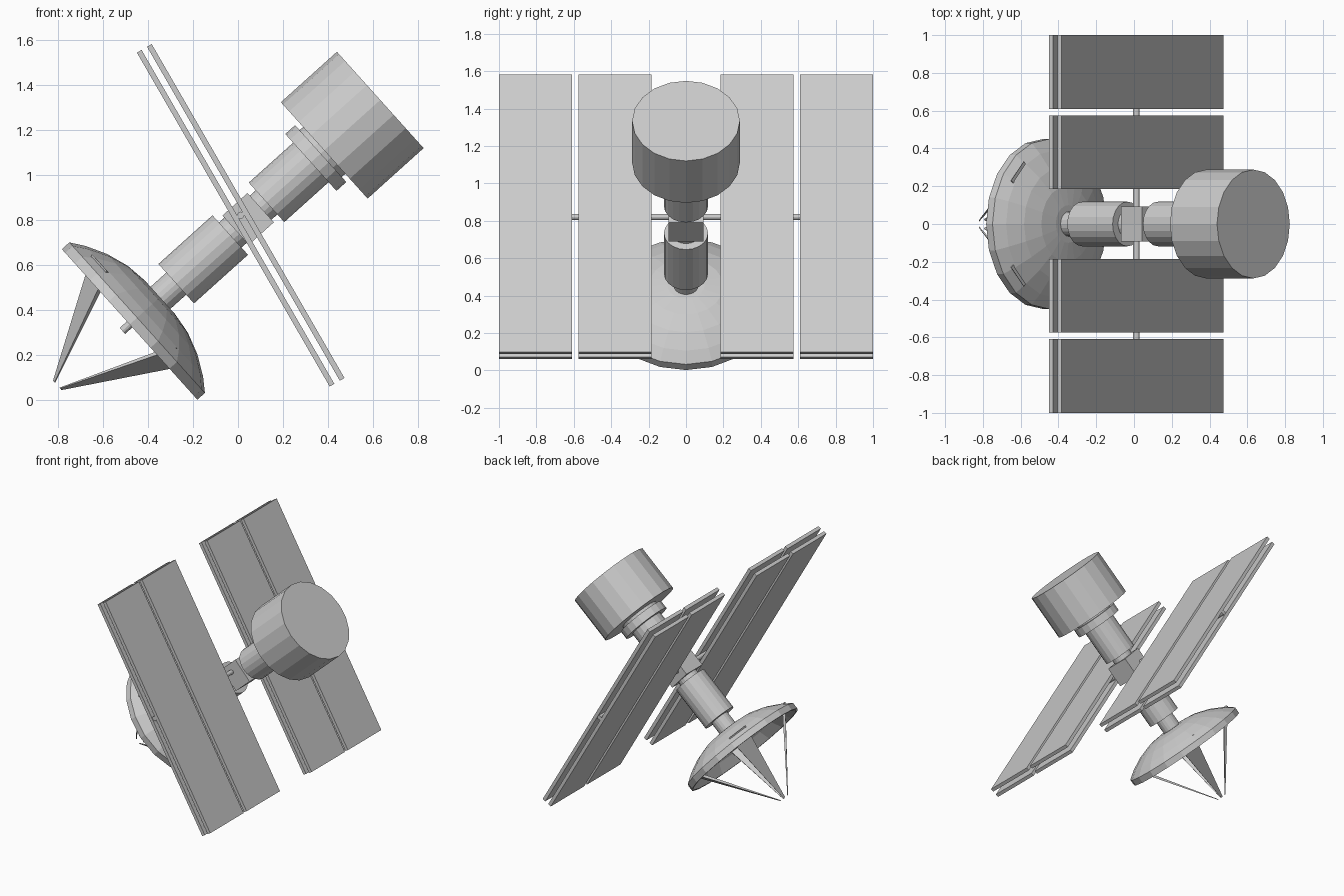
import bpy, bmesh, math
from mathutils import Matrix, Vector

if "Cube" in bpy.data.objects:
    bpy.data.objects.remove(bpy.data.objects["Cube"])

SIDES = 20
# Body frame: local z runs along the satellite axis, origin at the hub block
BODY = Matrix.Translation((0.045, 0, 0.805)) @ Matrix.Rotation(math.radians(48), 4, 'Y')
# Panel frame: local z runs along the panel length, local x is the panel normal
PANEL = Matrix.Translation((0.012, 0, 0.821)) @ Matrix.Rotation(math.radians(-30), 4, 'Y')


def finish(name, bm, matrix):
    bmesh.ops.recalc_face_normals(bm, faces=bm.faces)
    mesh = bpy.data.meshes.new(name)
    bm.to_mesh(mesh)
    bm.free()
    ob = bpy.data.objects.new(name, mesh)
    ob.matrix_world = matrix
    bpy.context.collection.objects.link(ob)
    return ob


def box(name, size, center, matrix):
    bm = bmesh.new()
    bmesh.ops.create_cube(bm, size=1, matrix=Matrix.Translation(center) @ Matrix.Diagonal((*size, 1)))
    return finish(name, bm, matrix)


def cylinder(name, r, z0, z1, matrix=BODY, sides=SIDES):
    bm = bmesh.new()
    bmesh.ops.create_cone(bm, cap_ends=True, segments=sides, radius1=r, radius2=r, depth=z1 - z0,
                          matrix=Matrix.Translation((0, 0, (z0 + z1) / 2)))
    return finish(name, bm, matrix)


def lathe(name, profile, matrix, sides=SIDES):
    bm = bmesh.new()
    verts = [bm.verts.new((r, 0, z)) for r, z in profile]
    edges = [bm.edges.new(p) for p in zip(verts, verts[1:])]
    bmesh.ops.spin(bm, geom=verts + edges, cent=(0, 0, 0), axis=(0, 0, 1),
                   angle=math.tau, steps=sides, use_duplicate=False)
    bmesh.ops.remove_doubles(bm, verts=bm.verts, dist=1e-4)
    return finish(name, bm, matrix)


# Central body stacked along the axis
box("hub_block", (0.175, 0.185, 0.15), (0, 0, 0), BODY)
cylinder("upper_neck", 0.072, 0.07, 0.115)
cylinder("upper_body", 0.118, 0.11, 0.38)
cylinder("upper_collar", 0.17, 0.375, 0.434)
cylinder("collar_spacer", 0.14, 0.43, 0.46)
cylinder("main_drum", 0.288, 0.455, 0.79)
cylinder("lower_neck", 0.075, -0.11, -0.07)
cylinder("lower_body", 0.118, -0.43, -0.107)
cylinder("dish_mount", 0.066, -0.535, -0.425)

# Hollow dish: outer skin, rim band, inner skin
DISH = BODY @ Matrix.Translation((-0.004, 0, 0))
lathe("dish", [(0, -0.524), (0.10, -0.524), (0.20, -0.537), (0.30, -0.570), (0.39, -0.617),
               (0.45, -0.66), (0.45, -0.705), (0.435, -0.705), (0.38, -0.637),
               (0.29, -0.588), (0.19, -0.556), (0.10, -0.543), (0, -0.543)], DISH)
cylinder("feed_rod", 0.018, -0.748, -0.53, DISH, 12)

# Four flat tapered struts reaching from the dish to the focus
for i in range(4):
    bm = bmesh.new()
    rings = []
    for radius, z, wide, thin in ((0.385, -0.62, 0.07, 0.013), (0.03, -1.125, 0.007, 0.003)):
        rings.append([bm.verts.new((radius + a * thin, b * wide, z))
                      for a, b in ((-1, -1), (1, -1), (1, 1), (-1, 1))])
    lo, hi = rings
    bm.faces.new(lo)
    bm.faces.new(hi)
    for k in range(4):
        bm.faces.new((lo[k], lo[k - 1], hi[k - 1], hi[k]))
    turn = Matrix.Rotation(math.radians(45 + 90 * i), 4, 'Z')
    finish(f"feed_strut_{i + 1}", bm, BODY @ Matrix.Translation((-0.018, 0, 0)) @ turn)

# Solar panels: two layers, two panels on each side
n = 0
for side in (-1, 1):
    for y in (0.38, 0.805):
        for layer in (-1, 1):
            n += 1
            box(f"solar_panel_{n}", (0.024, 0.39, 1.713), (layer * 0.026, side * y, 0), PANEL)

# Cross rod carrying the panels
cylinder("panel_rod", 0.016, -0.995, 0.995, PANEL @ Matrix.Rotation(math.pi / 2, 4, 'X'), 12)
